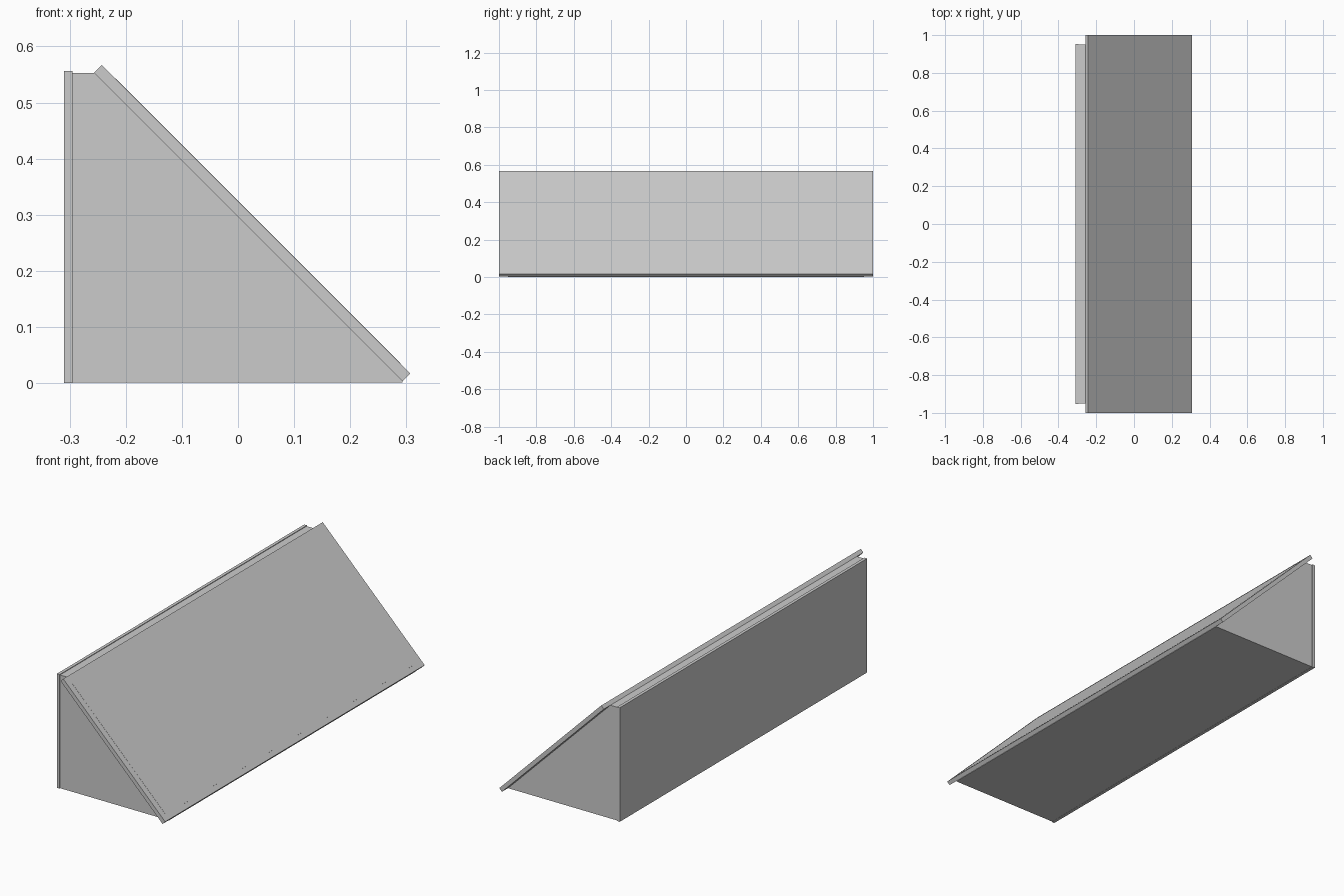
import bpy, bmesh

if "Cube" in bpy.data.objects:
    bpy.data.objects.remove(bpy.data.objects["Cube"])


def prism(name, profile, half_y):
    """Extrude an (x, z) profile from -half_y to +half_y."""
    bm = bmesh.new()
    face = bm.faces.new([bm.verts.new((x, -half_y, z)) for x, z in profile])
    ext = bmesh.ops.extrude_face_region(bm, geom=[face])["geom"]
    verts = [v for v in ext if isinstance(v, bmesh.types.BMVert)]
    bmesh.ops.translate(bm, verts=verts, vec=(0, 2 * half_y, 0))
    bmesh.ops.recalc_face_normals(bm, faces=bm.faces)
    mesh = bpy.data.meshes.new(name)
    bm.to_mesh(mesh)
    bm.free()
    obj = bpy.data.objects.new(name, mesh)
    bpy.context.collection.objects.link(obj)
    return obj


def slab(name, top, bottom, low, high, half_y):
    """45 degree slab; low/high are offsets along the slope normal."""
    k = 0.5 ** 0.5
    shift = lambda p, d: (p[0] + d * k, p[1] + d * k)
    return prism(name, [shift(top, low), shift(bottom, low),
                        shift(bottom, high), shift(top, high)], half_y)


# Wedge-shaped box body with closed ends, floor and narrow top ledge
prism("wedge_body", [(-0.296, 0.001), (0.293, 0.001), (0.293, 0.003),
                     (-0.257, 0.553), (-0.296, 0.553)], 0.95)

# Upright back board, slightly taller than the body
prism("back_board", [(-0.31, 0.0), (-0.295, 0.0),
                     (-0.295, 0.556), (-0.31, 0.556)], 0.953)

# Sloped lid overhanging both ends
slab("sloped_lid", (-0.257, 0.553), (0.293, 0.003), 0.0, 0.02, 1.0)

# Thin pane lying on the lid, inset from its edges
slab("lid_pane", (-0.233, 0.529), (0.275, 0.021), 0.019, 0.0206, 0.97)
